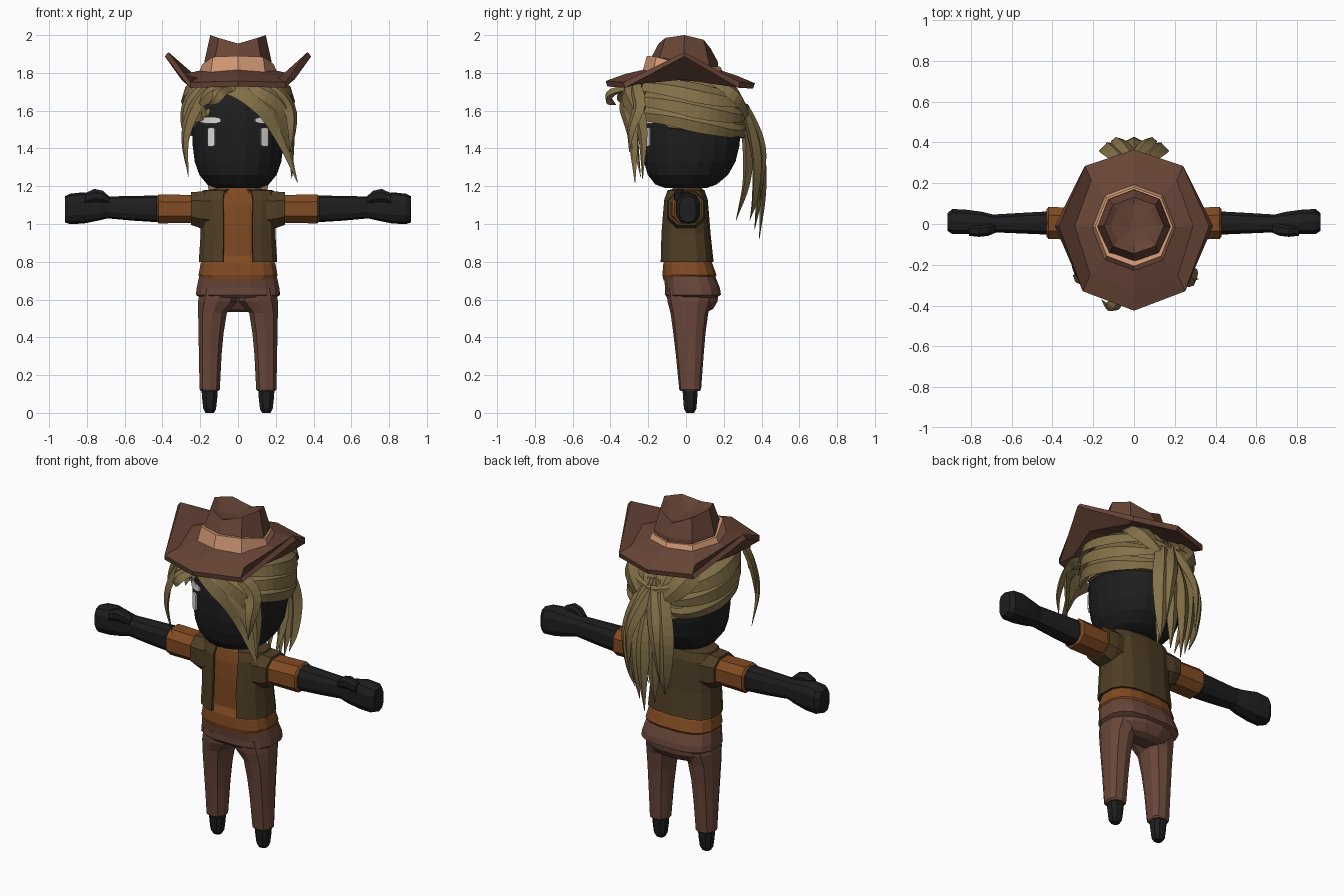
import bpy, bmesh, math
from mathutils import Vector as V


def material(name, rgb):
    m = bpy.data.materials.new(name)
    m.diffuse_color = (*rgb, 1)
    return m


BLACK = material("black", (0.013, 0.013, 0.014))
HAT = material("hat_brown", (0.14, 0.06, 0.038))
BAND = material("tan_band", (0.65, 0.32, 0.18))
HAIR = material("dark_blond", (0.23, 0.165, 0.066))
SHIRT = material("rust_orange", (0.22, 0.07, 0.016))
VEST = material("dark_olive", (0.078, 0.048, 0.018))
PANTS = material("trouser_brown", (0.14, 0.062, 0.042))
WHITE = material("eye_white", (0.75, 0.74, 0.7))


def finish(name, bm, mat, thick=0, offset=-1):
    bmesh.ops.recalc_face_normals(bm, faces=bm.faces)
    me = bpy.data.meshes.new(name)
    bm.to_mesh(me)
    bm.free()
    me.materials.append(mat)
    ob = bpy.data.objects.new(name, me)
    bpy.context.collection.objects.link(ob)
    if thick:
        mod = ob.modifiers.new("thickness", 'SOLIDIFY')
        mod.thickness, mod.offset = thick, offset
    return ob


def loft(name, rings, mat, cap=True, closed=True, thick=0, offset=-1):
    """Skin a row of point rings."""
    bm = bmesh.new()
    rows = [[bm.verts.new(p) for p in r] for r in rings]
    n = len(rows[0])
    for a, b in zip(rows, rows[1:]):
        for i in range(n if closed else n - 1):
            j = (i + 1) % n
            bm.faces.new((a[i], a[j], b[j], b[i]))
    if cap:
        bm.faces.new(rows[0])
        bm.faces.new(rows[-1])
    return finish(name, bm, mat, thick, offset)


def superpoint(a, rx, ry, e):
    c, s = math.cos(a), math.sin(a)
    return rx * math.copysign(abs(c) ** (2 / e), c), ry * math.copysign(abs(s) ** (2 / e), s)


def oval(n, rx, ry, e=2.0):
    """Superellipse outline."""
    return [superpoint((2 * i + 1) * math.pi / n, rx, ry, e) for i in range(n)]


def upright(name, rows, mat, n=12, e=2.5, **kw):
    """rows of (z, cx, cy, rx, ry)"""
    return loft(name, [[(cx + u, cy + v, z) for u, v in oval(n, rx, ry, e)]
                       for z, cx, cy, rx, ry in rows], mat, **kw)


def sideways(name, s, rows, mat, n=8, e=2.5, **kw):
    """rows of (x, cy, cz, ry, rz), s is the side"""
    return loft(name, [[(s * x, cy + u, cz + v) for u, v in oval(n, ry, rz, e)]
                       for x, cy, cz, ry, rz in rows], mat, **kw)


# Head
upright("head", [(1.19, 0, .0, .12, .11), (1.21, 0, .0, .165, .165), (1.26, 0, .01, .207, .215),
                 (1.33, 0, .02, .232, .245), (1.42, 0, .025, .243, .262), (1.52, 0, .025, .246, .265),
                 (1.62, 0, .025, .238, .255), (1.70, 0, .025, .2, .21), (1.77, 0, .025, .12, .12)],
        BLACK, n=20, e=2.2)
upright("neck", [(1.14, 0, .01, .07, .06), (1.21, 0, .01, .07, .06)], BLACK, n=8)


# Eyes and brows: thin plates laid on the face
def plate(name, x0, x1, z0, z1):
    cols = []
    for i in range(5):
        x = x0 + (x1 - x0) * i / 4
        y = .025 - .264 * (1 - abs(x / .246) ** 2.2) ** (1 / 2.2) - .004
        inset = .008 if i in (0, 4) else 0
        cols.append([(x, y, z0 + inset), (x, y, z1 - inset)])
    loft(name, cols, WHITE, cap=False, closed=False, thick=.009, offset=0)


for s in (-1, 1):
    plate("eye", s * .122, s * .16, 1.41, 1.51)
    plate("brow", s * .09, s * .2, 1.532, 1.566)

# Shirt
upright("shirt", [(.70, 0, .015, .195, .135), (.73, 0, .018, .212, .145), (.79, 0, .01, .2, .132),
                  (.83, 0, .005, .175, .11), (1.0, 0, 0, .175, .108), (1.1, 0, 0, .18, .103),
                  (1.165, 0, 0, .17, .09), (1.195, 0, .01, .085, .075)], SHIRT, n=16, e=2.8)

# Vest: open-fronted shell
rows = []
for z, rx, ry, cy in [(.80, .21, .14, .006), (.95, .2, .13, 0), (1.05, .205, .122, 0),
                      (1.13, .21, .115, 0), (1.178, .19, .098, 0), (1.187, .1, .07, .01)]:
    half = [(rx * .38, -ry)] + [superpoint(math.radians(d), rx, ry, 2.8) for d in (-60, -35, -10, 15, 40, 65, 89.9)]
    full = half + [(-x, y) for x, y in reversed(half[:-1])]
    rows.append([(x, y + cy, z) for x, y in full])
loft("vest", rows, VEST, cap=False, closed=False, thick=.012)

for s in (-1, 1):
    # Vest armholes, sleeves, arms and fists
    sideways("vest_shoulder", s, [(.12, 0, 1.07, .1, .108), (.2, 0, 1.075, .108, .103),
                                  (.25, 0, 1.082, .1, .092)], VEST)
    sideways("sleeve", s, [(.22, 0, 1.08, .085, .078), (.42, .005, 1.08, .083, .082),
                           (.43, .005, 1.08, .07, .07)], SHIRT)
    sideways("arm", s, [(.40, .005, 1.08, .06, .072), (.56, .004, 1.083, .052, .065),
                        (.69, .003, 1.088, .045, .058), (.74, .005, 1.085, .056, .067),
                        (.82, .01, 1.085, .062, .083), (.89, .012, 1.08, .064, .08),
                        (.915, .01, 1.078, .045, .07)], BLACK, n=10, e=2.8)
    sideways("thumb", s, [(.68, -.02, 1.125, .025, .02), (.715, -.03, 1.145, .03, .033),
                          (.76, -.035, 1.152, .03, .036), (.81, -.035, 1.135, .024, .03)], BLACK)
    # Trouser legs and feet
    upright("trouser_leg", [(.66, s * .1, .02, .1, .125), (.59, s * .108, .02, .108, .118),
                            (.53, s * .135, .018, .079, .1), (.42, s * .143, .018, .069, .085),
                            (.3, s * .147, .02, .062, .073), (.125, s * .15, .022, .056, .058),
                            (.115, s * .15, .022, .048, .05)], PANTS, n=10)
    upright("foot", [(0, s * .15, .022, .024, .022), (.022, s * .15, .022, .036, .035),
                     (.08, s * .15, .022, .043, .04), (.14, s * .15, .022, .047, .044)], BLACK, n=8)
# Trouser seat and waist with overhanging hem
upright("trouser_seat", [(.65, 0, .07, .19, .105), (.59, 0, .075, .18, .095), (.55, 0, .075, .145, .07),
                         (.535, 0, .07, .1, .045)], PANTS, n=12, e=2.3)
upright("trouser_waist", [(.61, 0, .03, .205, .13), (.625, 0, .037, .226, .15), (.66, 0, .035, .222, .147),
                          (.725, 0, .018, .208, .138)], PANTS, n=16, e=2.8)


# Hat: half outlines run front -> side -> back and are mirrored to octagons
def octagon(half):
    return half + [(-x, y, z) for x, y, z in reversed(half[1:-1])]


def oct_half(r, f, b, zs):
    c, h = (f + b) / 2, (b - f) / 2
    return [(0, f, zs[0]), (r * .7, c - h * .74, zs[1]), (r, c, zs[2]),
            (r * .7, c + h * .74, zs[3]), (0, b, zs[4])]


inner = octagon(oct_half(.19, -.21, .18, [1.82, 1.81, 1.815, 1.81, 1.815]))
outer = octagon([(0, -.425, 1.757), (.25, -.33, 1.75), (.368, -.01, 1.91), (.24, .285, 1.75), (0, .365, 1.745)])
mid = octagon([(0, -.32, 1.795), (.215, -.25, 1.772), (.29, -.01, 1.793), (.21, .215, 1.772), (0, .27, 1.785)])
loft("hat_brim", [inner, mid, outer], HAT, cap=False, thick=.03, offset=-1)
loft("hat_band", [octagon(oct_half(.208, -.235, .203, [1.79, 1.79, 1.80, 1.79, 1.79])),
                  octagon(oct_half(.19, -.207, .18, [1.89, 1.885, 1.845, 1.835, 1.835]))], BAND)
rim = octagon(oct_half(.147, -.145, .13, [1.955, 1.985, 2.0, 1.975, 1.93]))
dent = octagon(oct_half(.115, -.11, .1, [1.95, 1.965, 1.975, 1.96, 1.935]))
loft("hat_crown", [octagon(oct_half(.184, -.2, .172, [1.79] * 5)),
                   octagon(oct_half(.178, -.195, .168, [1.86] * 5)), rim, dent,
                   octagon(oct_half(.02, -.03, .02, [1.94] * 5))], HAT)

# Hair cap: ellipsoid shell with a sloping lower edge
N, cols = 28, []
for i in range(N):
    a = 2 * math.pi * i / N
    front = -math.sin(a)
    low = 1.685 if front > .8 else 1.495 + .04 * front
    if .6 < front <= .8:
        low = 1.57
    t0 = math.asin((low - 1.47) / .33)
    cols.append([(.275 * math.cos(a) * math.cos(t), .03 + .295 * math.sin(a) * math.cos(t),
                  1.47 + .33 * math.sin(t)) for t in [t0 + (1.5 - t0) * k / 6 for k in range(7)]])
loft("hair_cap", list(zip(*cols)), HAIR, cap=False, thick=.02)


def strand(name, pts, width, thick, start=.6):
    """Tapered lock of hair along a smooth path."""
    P = [V(p) for p in pts]
    P = [2 * P[0] - P[1]] + P + [2 * P[-1] - P[-2]]
    path = []
    for k in range(1, len(P) - 2):
        a, b, c, d = P[k - 1:k + 3]
        for t in (0, .25, .5, .75):
            path.append(.5 * (2 * b + (c - a) * t + (2 * a - 5 * b + 4 * c - d) * t * t
                              + (3 * b - a - 3 * c + d) * t ** 3))
    path.append(P[-2])
    rings, n = [], len(path)
    for i, p in enumerate(path):
        t = i / (n - 1)
        tan = (path[min(i + 1, n - 1)] - path[max(i - 1, 0)]).normalized()
        out = p - V((0, .03, min(p.z, 1.5)))
        side = tan.cross(out).normalized()
        nor = side.cross(tan).normalized()
        f = start + (1 - start) * t / .4 if t < .4 else max(.04, 1 - ((t - .4) / .6) ** 1.7)
        rings.append([p + side * width * f, p + nor * thick * f, p - side * width * f, p - nor * thick * f])
    loft(name, rings, HAIR)


# Fringe and face-framing locks
for pts, w in [
    ([(-.09, -.27, 1.74), (.04, -.32, 1.695), (.155, -.31, 1.61), (.235, -.28, 1.45), (.315, -.27, 1.22)], .07),
    ([(-.06, -.25, 1.76), (.12, -.31, 1.71), (.235, -.27, 1.62), (.275, -.23, 1.48), (.285, -.23, 1.24)], .06),
    ([(.0, -.25, 1.77), (.18, -.27, 1.72), (.27, -.25, 1.62), (.285, -.29, 1.5), (.275, -.3, 1.38)], .05),
    ([(.02, -.27, 1.75), (-.1, -.34, 1.71), (-.18, -.31, 1.66), (-.235, -.25, 1.58)], .05),
    ([(-.03, -.25, 1.75), (-.16, -.28, 1.71), (-.24, -.28, 1.59), (-.28, -.27, 1.44), (-.262, -.24, 1.25)], .045),
    ([(-.1, -.25, 1.76), (-.22, -.24, 1.7), (-.28, -.23, 1.58), (-.27, -.27, 1.4)], .05),
    ([(-.02, -.28, 1.73), (-.09, -.385, 1.7), (-.12, -.41, 1.66), (-.16, -.37, 1.63)], .038),
]:
    strand("fringe_lock", pts, w, .022)

# Side locks swept back to the tie
for s in (-1, 1):
    for z, w in ((1.555, .055), (1.635, .065), (1.71, .065)):
        k = 1 - max(0, z - 1.64) * .6
        strand("swept_lock", [(s * .18 * k, -.22, z + .03), (s * .265 * k, -.07, z + .01), (s * .262 * k, .12, z - .03),
                              (s * .16, .275, z - .06), (0, .335, z * .5 + .76)], w, .024, .7)
    for x in (.06, .15):
        strand("back_lock", [(s * x, .12, 1.77), (s * x * 1.2, .24, 1.70), (s * x * .8, .305, 1.61),
                             (0, .335, 1.48)], .065, .025)

# Ponytail
for i in range(-2, 3):
    x, k = i * .058, abs(i)
    strand("ponytail_lock", [(x * .3, .28, 1.66), (x * .7, .335, 1.53), (x * 1.05, .395 - k * .01, 1.34),
                             (x, .405 - k * .02, 1.14), (x * .85, .388 - k * .025, .92 + k * .05)],
           .055, .028, .7)
for s in (-1, 1):
    strand("ponytail_under", [(0, .28, 1.58), (s * .05, .325, 1.42), (s * .075, .32, 1.22), (s * .06, .265, 1.02)],
           .05, .028)
    strand("ponytail_outer", [(0, .315, 1.63), (s * .04, .365, 1.52), (s * .085, .41, 1.36), (s * .1, .39, 1.12)],
           .04, .022)
